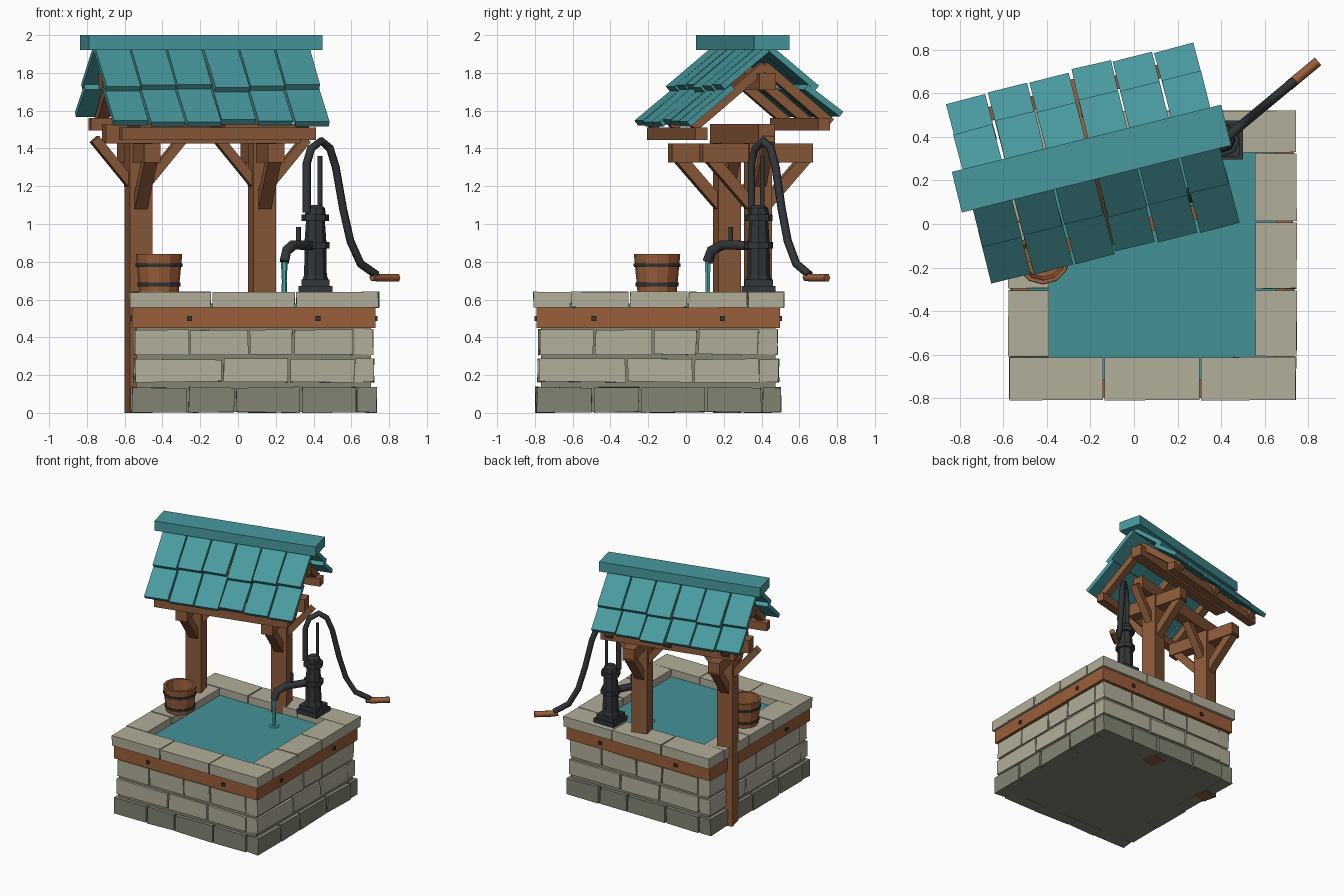
import bpy, bmesh, math, random
from mathutils import Vector, Matrix

if "Cube" in bpy.data.objects:
    bpy.data.objects.remove(bpy.data.objects["Cube"])
random.seed(4)
UP = Vector((0, 0, 1))


def material(name, *rgb):
    lin = [((c / 255 + 0.055) / 1.055) ** 2.4 for c in rgb] + [1]
    m = bpy.data.materials.new(name)
    m.use_nodes = True
    m.diffuse_color = lin
    m.node_tree.nodes["Principled BSDF"].inputs["Base Color"].default_value = lin
    return m


stone = material("pale stone", 178, 174, 154)
dark_stone = material("dark stone", 131, 131, 115)
wood = material("frame wood", 141, 91, 58)
warm_wood = material("warm wood", 154, 94, 58)
iron = material("dark iron", 50, 54, 57)
teal = material("teal shingle", 72, 153, 158)
water = material("teal water", 68, 146, 150)
stream = material("light water", 84, 172, 180)


def finish(name, bm, mat):
    bmesh.ops.recalc_face_normals(bm, faces=bm.faces)
    me = bpy.data.meshes.new(name)
    bm.to_mesh(me)
    bm.free()
    me.materials.append(mat)
    ob = bpy.data.objects.new(name, me)
    bpy.context.collection.objects.link(ob)
    return ob


def box(bm, lo, hi, M=Matrix(), jitter=0):
    """Axis-aligned box between two corners, then transformed."""
    lo, hi = Vector(lo), Vector(hi)
    size = Matrix.Diagonal((hi - lo).to_4d())
    verts = bmesh.ops.create_cube(bm, matrix=M @ Matrix.Translation((lo + hi) / 2) @ size)["verts"]
    for v in verts:
        v.co += Vector([random.uniform(-jitter, jitter) for _ in range(3)])


def beam(bm, a, b, w, t, side=None):
    """Rectangular bar from a to b, w across and t thick."""
    d = (b - a).normalized()
    side = side or d.cross(UP).normalized()
    M = Matrix((d, side, d.cross(side))).transposed().to_4x4()
    M.translation = a
    box(bm, (0, -w / 2, -t / 2), ((b - a).length, w / 2, t / 2), M)


def lathe(bm, profile, n, x, y):
    """Closed solid turned around a vertical axis."""
    rings = [[bm.verts.new((x + r * math.cos(math.tau * i / n), y + r * math.sin(math.tau * i / n), z))
              for i in range(n)] for r, z in profile]
    for a, b in zip(rings, rings[1:]):
        for i in range(n):
            j = (i + 1) % n
            bm.faces.new((a[i], a[j], b[j], b[i]))
    bm.faces.new(rings[0][::-1])
    bm.faces.new(rings[-1])


def tube(name, points, radius, mat):
    """Faceted pipe along points, turned into a mesh."""
    cu = bpy.data.curves.new(name, "CURVE")
    cu.dimensions = "3D"
    cu.bevel_depth, cu.bevel_resolution, cu.use_fill_caps = radius, 1, True
    sp = cu.splines.new("POLY")
    sp.points.add(len(points) - 1)
    for p, co in zip(sp.points, points):
        p.co = (*co, 1)
    tmp = bpy.data.objects.new(name, cu)
    me = bpy.data.meshes.new_from_object(tmp)
    bpy.data.objects.remove(tmp)
    me.materials.clear()
    me.materials.append(mat)
    ob = bpy.data.objects.new(name, me)
    bpy.context.collection.objects.link(ob)


# Basin: mortar core, water, stone courses on four sides
CX, CY = 0.083, -0.147
quarter = [Matrix.Translation((CX, CY, 0)) @ Matrix.Rotation(k * math.pi / 2, 4, "Z") for k in range(4)]
bm = bmesh.new()
box(bm, (-0.62, -0.62, 0.005), (0.62, 0.62, 0.55), quarter[0])
finish("mortar_core", bm, dark_stone)
bm = bmesh.new()
box(bm, (-0.57, -0.57, 0.5), (0.57, 0.57, 0.58), quarter[0])
finish("water", bm, water)

courses = [("lower_course", 0.0, 0.135, 0.65, (0, 0.25, 0.46, 0.75, 1), dark_stone),
           ("middle_course", 0.16, 0.285, 0.638, (0, 0.4, 0.7, 1), stone),
           ("upper_course", 0.305, 0.44, 0.632, (0, 0.25, 0.52, 0.72, 1), stone)]
for name, z0, z1, h, cuts, mat in courses:
    bm = bmesh.new()
    for M in quarter:
        span = 2 * h - 0.1
        for a, b in zip(cuts, cuts[1:]):
            box(bm, (-h + a * span + 0.008, -h, z0 + 0.004), (-h + b * span - 0.005, -h + 0.1, z1), M, 0.004)
    finish(name, bm, mat)

# Timber band with bolts
bm, bolts = bmesh.new(), bmesh.new()
for M in quarter:
    box(bm, (-0.645, -0.645, 0.45), (0.57, -0.57, 0.558), M)
    for x in (-0.34, 0.34):
        box(bolts, (x - 0.013, -0.655, 0.487), (x + 0.013, -0.63, 0.513), M)
finish("timber_band", bm, warm_wood)
finish("band_bolts", bolts, iron)

# Coping stones
bm = bmesh.new()
gap = 0.004
for y0, y1 in ((-0.808, -0.612), (0.328, 0.52)):
    cuts = (-0.577, -0.14, 0.305, 0.747)
    for a, b in zip(cuts, cuts[1:]):
        box(bm, (a + gap, y0, 0.558), (b - gap, y1, 0.64), jitter=0.002)
for x0, x1 in ((-0.577, -0.392), (0.557, 0.747)):
    cuts = (-0.612, -0.3, 0.01, 0.328)
    for a, b in zip(cuts, cuts[1:]):
        box(bm, (x0, a + gap, 0.558), (x1, b - gap, 0.64), jitter=0.002)
finish("coping_stones", bm, stone)

# Shelter frame, turned about the vertical axis
TURN = Matrix.Translation((-0.195, 0.3, 0)) @ Matrix.Rotation(math.radians(14), 4, "Z")
U = Vector((math.cos(math.radians(14)), math.sin(math.radians(14)), 0))


def R(u, v, z):
    return TURN @ Vector((u, v, z))


posts, cross, braces = bmesh.new(), bmesh.new(), bmesh.new()
for u in (-0.343, 0.332):
    box(posts, (u - 0.061, -0.061, 0), (u + 0.061, 0.061, 1.43), TURN)
    box(cross, (u - 0.045, -0.31, 1.325), (u + 0.045, 0.29, 1.425), TURN)
    for s in (-1, 1):
        beam(braces, R(u, s * 0.03, 1.09), R(u, s * 0.27, 1.36), 0.07, 0.06)
        beam(braces, R(u + s * 0.03, 0, 1.2), R(u + s * 0.24, 0, 1.45), 0.06, 0.05)
finish("posts", posts, wood)
finish("cross_beams", cross, wood)
finish("braces", braces, wood)

bm = bmesh.new()
box(bm, (-0.53, -0.045, 1.425), (0.53, 0.045, 1.53), TURN)
box(bm, (-0.55, -0.045, 1.71), (0.55, 0.045, 1.8), TURN)
box(bm, (-0.53, -0.39, 1.445), (0.53, -0.325, 1.51), TURN)
box(bm, (-0.53, 0.28, 1.495), (0.53, 0.345, 1.56), TURN)
finish("long_beams", bm, wood)

bm = bmesh.new()
for u in (-0.46, 0, 0.46):
    for s, end, z in ((-1, 0.39, 1.51), (1, 0.36, 1.535)):
        beam(bm, R(u, 0, 1.835), R(u, s * end, z), 0.06, 0.05)
finish("rafters", bm, wood)

# Shingles: two overlapping rows of six on each slope
bm = bmesh.new()
for s, eave, ez in ((-1, 0.435, 1.535), (1, 0.4, 1.575)):
    for i in range(6):
        u = (i - 2.5) * 0.197
        for v0, z0, v1, z1 in ((0.2, 1.725, eave, ez), (0.01, 1.925, 0.26, 1.72)):
            j = random.uniform(-0.01, 0.01)
            beam(bm, R(u, s * v0, z0), R(u + j / 2, s * (v1 + j), z1 - j), 0.186, 0.032)
finish("shingles", bm, teal)
bm = bmesh.new()
box(bm, (-0.637, -0.096, 1.922), (0.637, 0.096, 2), TURN)
finish("ridge_cap", bm, teal)

# Pump body
PX, PY = 0.41, 0.385
bm = bmesh.new()
for half, z0, z1 in ((0.09, 0.638, 0.672), (0.075, 0.672, 0.705)):
    box(bm, (PX - half, PY - half, z0), (PX + half, PY + half, z1))
lathe(bm, [(0.07, 0.7), (0.06, 0.73), (0.058, 0.87), (0.075, 0.87), (0.075, 0.905), (0.058, 0.905),
           (0.05, 1.015), (0.073, 1.015), (0.073, 1.05), (0.055, 1.05), (0.05, 1.085), (0.03, 1.1)], 8, PX, PY)
finish("pump_body", bm, iron)


# Pump handle swings out diagonally
def swing(s, z):
    return Vector((PX + 0.77 * s, PY + 0.64 * s, z))


arc = [(-0.06, 1.06), (-0.06, 1.32), (-0.03, 1.4), (0.04, 1.44), (0.1, 1.4), (0.14, 1.3),
       (0.19, 1.08), (0.24, 0.91), (0.31, 0.79), (0.42, 0.73)]
tube("pump_handle", [swing(*p) for p in arc], 0.022, iron)
tube("pump_rod", [swing(0.03, 1.06), swing(0.03, 1.36)], 0.013, iron)
tube("handle_grip", [swing(0.39, 0.72), swing(0.44, 0.715), swing(0.565, 0.715)], 0.023, warm_wood)


# Spout, tap and running water
def spout(t, z):
    return Vector((PX - 0.165 * t, PY - 0.27 * t, z))


tube("pump_spout", [spout(0.1, 0.885), spout(0.7, 0.89), spout(0.92, 0.86), spout(1, 0.8)], 0.028, iron)
tube("spout_tap", [spout(0.55, 0.89), spout(0.55, 0.985)], 0.013, iron)
bm = bmesh.new()
sx, sy, _ = spout(1, 0)
lathe(bm, [(0.016, 0.57), (0.013, 0.7), (0.018, 0.8)], 6, sx, sy)
lathe(bm, [(0.04, 0.575), (0.035, 0.586)], 8, sx, sy)
finish("water_stream", bm, stream)

# Bucket with iron hoops
BX, BY = -0.418, -0.153
bm = bmesh.new()
lathe(bm, [(0.104, 0.64), (0.123, 0.842), (0.105, 0.842), (0.09, 0.67)], 12, BX, BY)
finish("bucket", bm, warm_wood)
bm = bmesh.new()
for r, z in ((0.113, 0.67), (0.123, 0.772)):
    lathe(bm, [(r - 0.02, z), (r, z), (r + 0.002, z + 0.02), (r - 0.02, z + 0.02)], 12, BX, BY)
    bmesh.ops.delete(bm, geom=[f for f in bm.faces if len(f.verts) > 4], context="FACES_ONLY")
finish("bucket_hoops", bm, iron)
